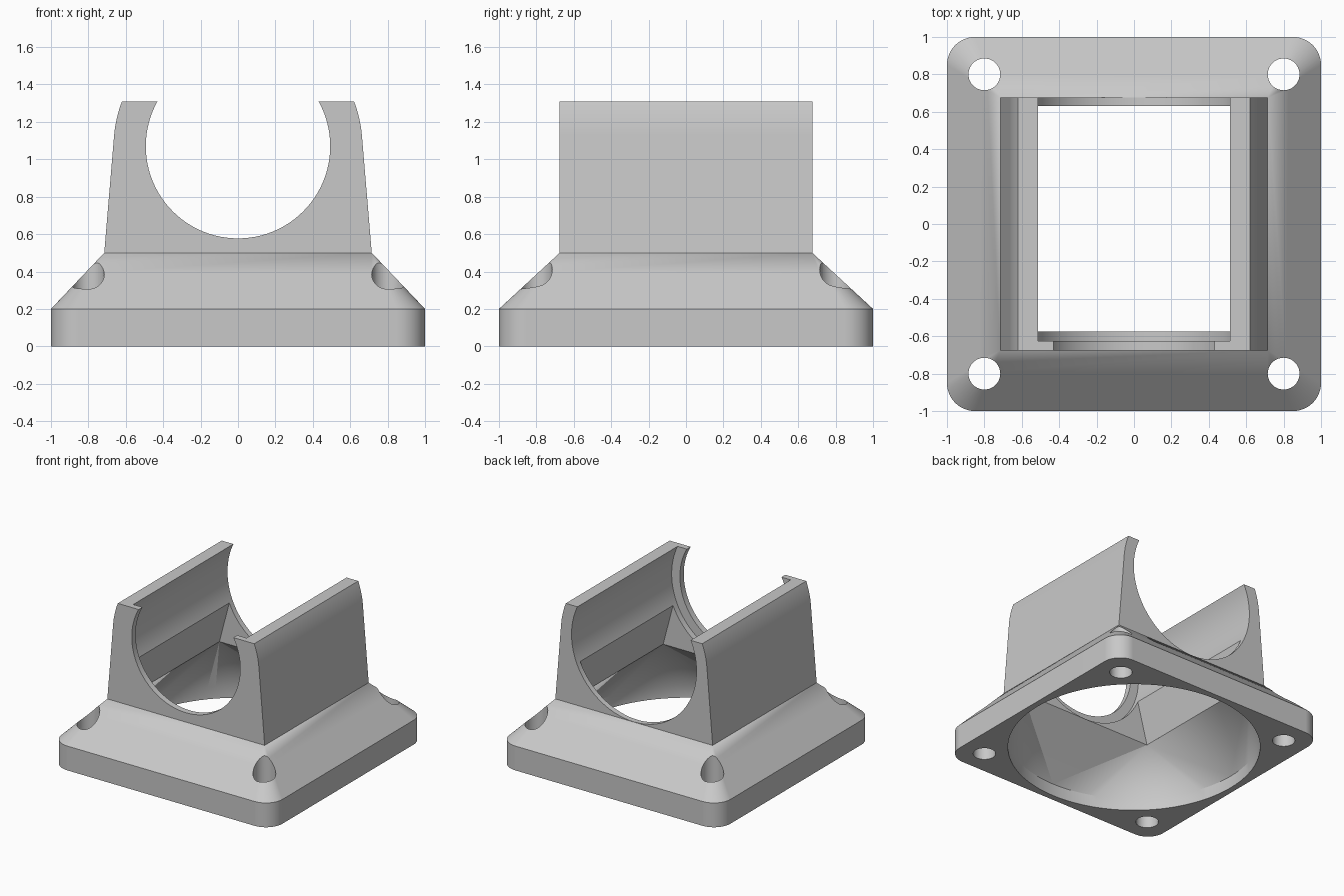
import bpy, bmesh
from math import sin, cos, pi, radians, asin, acos, atan2, hypot

cube = bpy.data.objects.get("Cube")
if cube:
    bpy.data.objects.remove(cube, do_unlink=True)

grey = bpy.data.materials.new("plain grey")
grey.use_nodes = True
grey.diffuse_color = (0.58, 0.58, 0.58, 1)
grey.node_tree.nodes["Principled BSDF"].inputs["Base Color"].default_value = grey.diffuse_color

BORE_Z = 1.07       # height of the cradle axis
TOP_Z = 1.31        # cut-off height of the cradle
SHOULDER_Z = 0.5    # where the sloped base meets the cradle
HALF_X, HALF_Y = 0.715, 0.675


def hull(name, points):
    """Convex solid around the given points."""
    bm = bmesh.new()
    for p in points:
        bm.verts.new(p)
    res = bmesh.ops.convex_hull(bm, input=bm.verts)
    spare = [g for g in res["geom_interior"] if isinstance(g, bmesh.types.BMVert)]
    bmesh.ops.delete(bm, geom=spare, context="VERTS")
    bmesh.ops.dissolve_limit(bm, angle_limit=radians(0.1), verts=bm.verts, edges=bm.edges)
    bmesh.ops.recalc_face_normals(bm, faces=bm.faces)
    mesh = bpy.data.meshes.new(name)
    bm.to_mesh(mesh)
    bm.free()
    mesh.materials.append(grey)
    ob = bpy.data.objects.new(name, mesh)
    bpy.context.collection.objects.link(ob)
    return ob


def circle(radius, z, x=0, y=0, n=96):
    return [(x + radius * cos(2 * pi * i / n), y + radius * sin(2 * pi * i / n), z)
            for i in range(n)]


def rect(x, y0, y1, z):
    return [(sx * x, y, z) for sx in (-1, 1) for y in (y0, y1)]


def rounded_square(half, r, z, n=12):
    c = half - r
    return [(sx * (c + r * cos(i * pi / 2 / n)), sy * (c + r * sin(i * pi / 2 / n)), z)
            for sx in (-1, 1) for sy in (-1, 1) for i in range(n + 1)]


def bore(name, radius, y0, y1):
    """Cylinder along y around the cradle axis."""
    return hull(name, [(x, y, BORE_Z + z) for y in (y0, y1) for x, z, _ in circle(radius, 0)])


def boolean(target, other, operation):
    mod = target.modifiers.new(operation, "BOOLEAN")
    mod.object = other
    mod.operation = operation
    mod.solver = "EXACT"
    bpy.ops.object.select_all(action="DESELECT")
    bpy.context.view_layer.objects.active = target
    target.select_set(True)
    bpy.ops.object.modifier_apply(modifier=mod.name)
    bpy.data.objects.remove(other, do_unlink=True)


# Flanged base: rounded plate with sloping shoulders
body = hull("fan_duct_cradle",
            rounded_square(1, 0.15, 0) + rounded_square(1, 0.15, 0.2)
            + rect(HALF_X, -HALF_Y, HALF_Y, SHOULDER_Z))

# Cradle block: straight flanks running tangent into an outer arc
R_OUT = 0.665
drop = BORE_Z - SHOULDER_Z
start = atan2(-drop, HALF_X) + acos(R_OUT / hypot(HALF_X, drop))
end = asin((TOP_Z - BORE_Z) / R_OUT)
profile = [(HALF_X, SHOULDER_Z)]
for i in range(9):
    a = start + (end - start) * i / 8
    profile.append((R_OUT * cos(a), BORE_Z + R_OUT * sin(a)))
cradle = hull("cradle_block", [(s * x, y, z) for s in (-1, 1)
                               for y in (-HALF_Y, HALF_Y) for x, z in profile])
boolean(body, cradle, "UNION")

# Air funnel: round inlet lofted to a rectangular throat
FRONT, BACK = -0.575, 0.63
cutters = [
    hull("funnel", circle(0.95, -0.1) + circle(0.95, 0.1) + rect(0.61, FRONT, BACK, SHOULDER_Z)),
    hull("throat", rect(0.6126, FRONT, BACK, 0.49) + rect(0.505, FRONT, BACK, 0.9)),
    # Main bore open at the back, smaller opening through the front lip
    bore("main_bore", 0.568, -0.625, 0.8),
    bore("front_opening", 0.493, -0.8, -0.5),
]
# Screw holes in the corners
for sx in (-1, 1):
    for sy in (-1, 1):
        x, y = sx * 0.8, sy * 0.8
        cutters.append(hull("screw_hole", circle(0.085, -0.1, x, y, 40) + circle(0.085, 0.8, x, y, 40)))
for cutter in cutters:
    boolean(body, cutter, "DIFFERENCE")

# Smooth curved walls, crisp edges
bpy.ops.object.shade_smooth_by_angle(angle=radians(25))
weighted = body.modifiers.new("weighted_normals", "WEIGHTED_NORMAL")
weighted.keep_sharp = True
